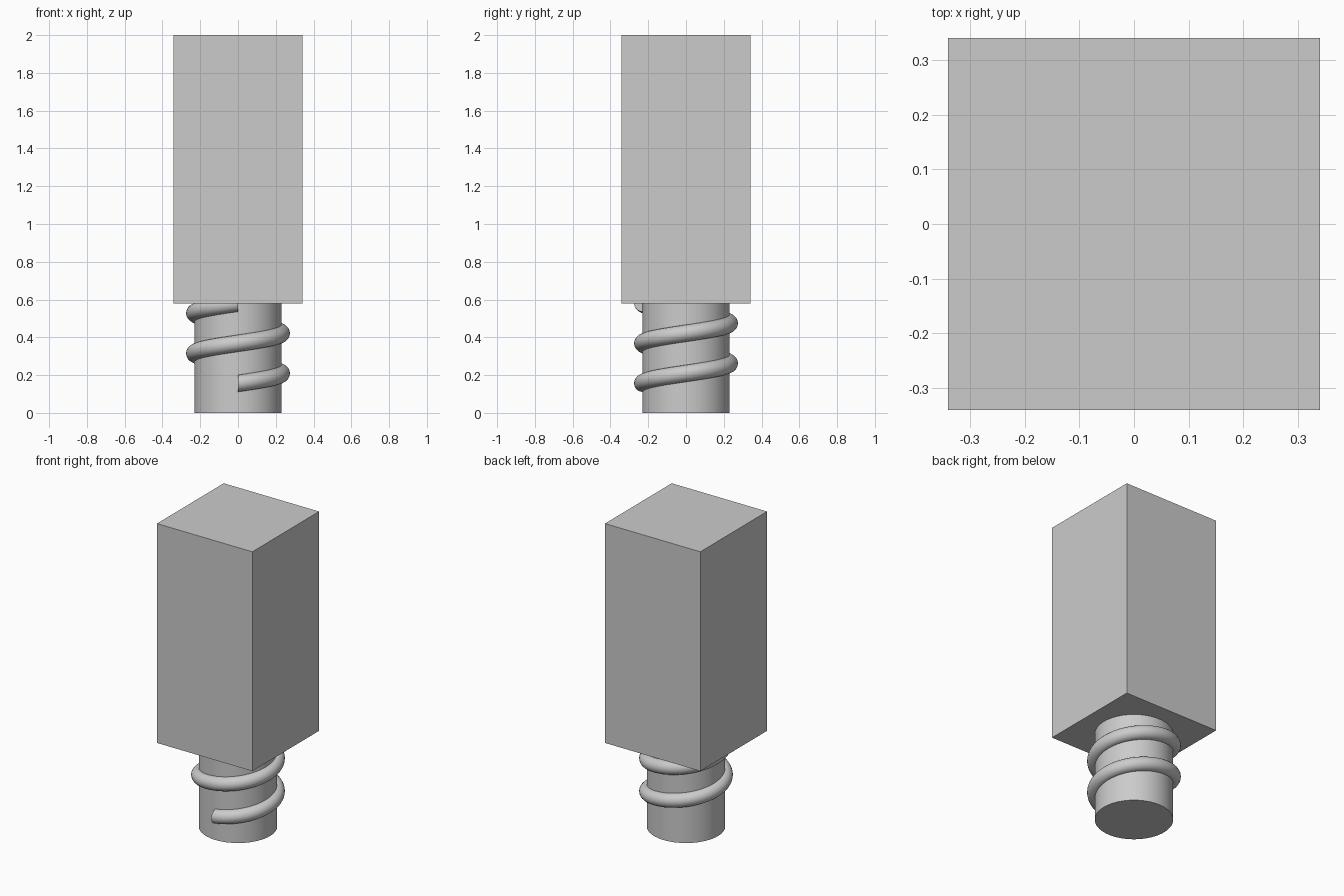
import bpy, bmesh, math
from mathutils import Matrix

cube = bpy.data.objects.get("Cube")
if cube:
    bpy.data.objects.remove(cube, do_unlink=True)

# Single grey material
GREY = (0.6, 0.6, 0.6, 1.0)
mat = bpy.data.materials.new("grey")
mat.use_nodes = True
mat.diffuse_color = GREY
mat.node_tree.nodes["Principled BSDF"].inputs["Base Color"].default_value = GREY


def make_object(name, bm, smooth=False):
    bmesh.ops.recalc_face_normals(bm, faces=bm.faces[:])
    mesh = bpy.data.meshes.new(name)
    bm.to_mesh(mesh)
    bm.free()
    mesh.materials.append(mat)
    obj = bpy.data.objects.new(name, mesh)
    bpy.context.collection.objects.link(obj)
    if smooth:
        bpy.ops.object.select_all(action='DESELECT')
        obj.select_set(True)
        bpy.context.view_layer.objects.active = obj
        bpy.ops.object.shade_smooth_by_angle(angle=math.radians(35))
    return obj


JOINT_Z = 0.58        # underside of the block
SHAFT_R = 0.23
THREAD_R = 0.045
PITCH = 0.2125
START_Z = 0.156
TURNS = 2

# Square block on top
bm = bmesh.new()
height = 2.0 - JOINT_Z
bmesh.ops.create_cube(bm, size=1.0, matrix=Matrix.Translation((0, 0, JOINT_Z + height / 2))
                      @ Matrix.Diagonal((0.683, 0.683, height, 1)))
make_object("block", bm)

# Round shaft below the block
bm = bmesh.new()
bmesh.ops.create_cone(bm, cap_ends=True, segments=64, radius1=SHAFT_R, radius2=SHAFT_R,
                      depth=JOINT_Z, matrix=Matrix.Translation((0, 0, JOINT_Z / 2)))
make_object("shaft", bm, smooth=True)

# Helical thread: a circle swept up around the shaft, starting at the front
bm = bmesh.new()
STEPS, SIDES = 64 * TURNS, 20
rings = []
for i in range(STEPS + 1):
    turn = TURNS * i / STEPS
    a = -math.pi / 2 + math.tau * turn
    ring = []
    for j in range(SIDES):
        b = math.tau * j / SIDES
        r = SHAFT_R + THREAD_R * math.cos(b)
        z = START_Z + PITCH * turn + THREAD_R * math.sin(b)
        ring.append(bm.verts.new((r * math.cos(a), r * math.sin(a), z)))
    rings.append(ring)
for lower, upper in zip(rings, rings[1:]):
    for j in range(SIDES):
        k = (j + 1) % SIDES
        bm.faces.new((lower[j], lower[k], upper[k], upper[j]))
bm.faces.new(rings[0])
bm.faces.new(rings[-1])
make_object("thread", bm, smooth=True)
